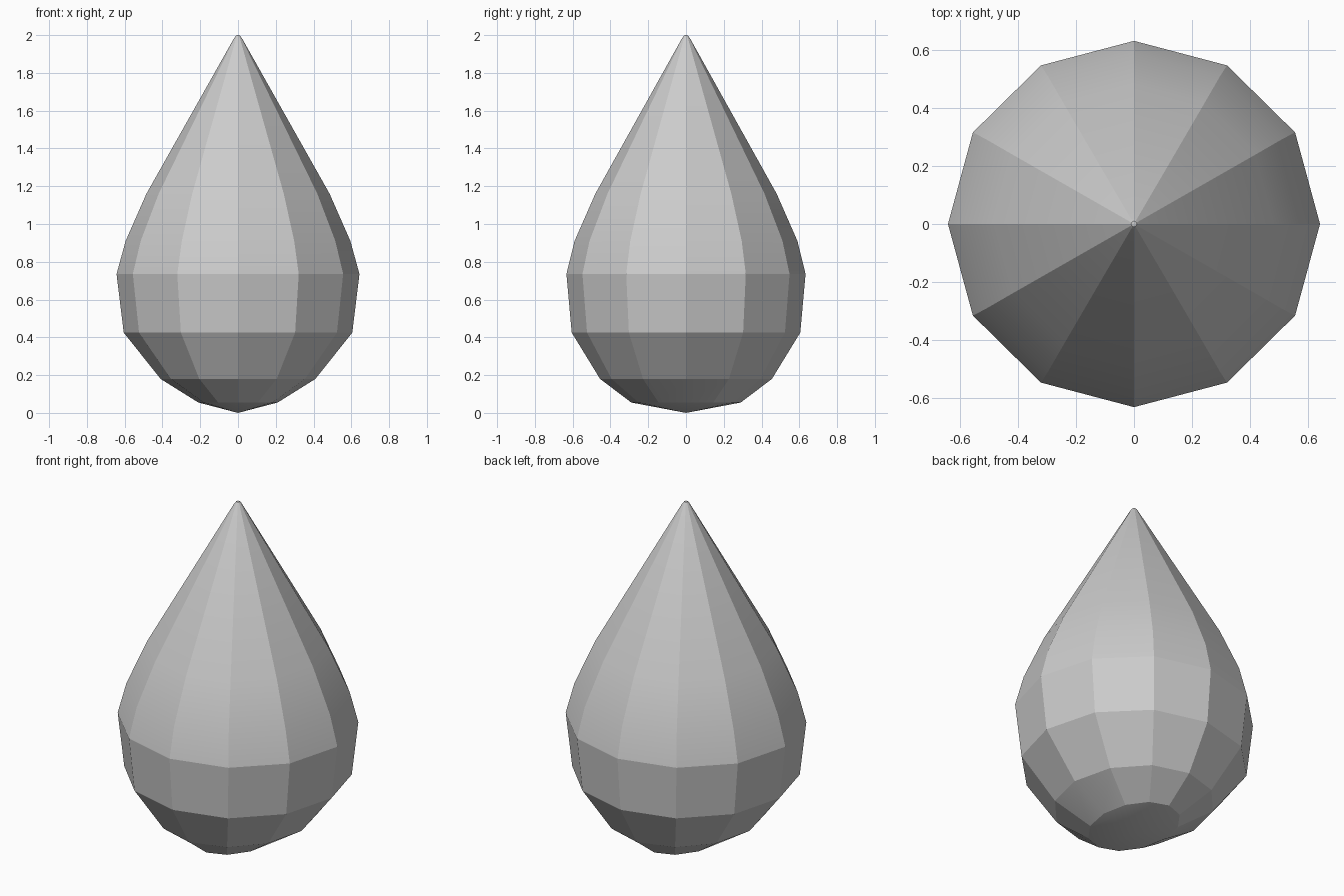
import bpy, bmesh, math

cube = bpy.data.objects.get("Cube")
if cube:
    bpy.data.objects.remove(cube, do_unlink=True)

# Matte grey for the whole drop
grey = bpy.data.materials.new("pale_grey")
grey.use_nodes = True
colour = (0.6, 0.6, 0.6, 1)
grey.diffuse_color = colour
grey.node_tree.nodes["Principled BSDF"].inputs["Base Color"].default_value = colour

# Rings of the drop: half width in x, half depth in y, height
SIDES = 12
RINGS = [(0.21, 0.29, 0.055), (0.41, 0.455, 0.18), (0.605, 0.605, 0.425),
         (0.643, 0.633, 0.735), (0.595, 0.59, 0.91), (0.485, 0.48, 1.16),
         (0.02, 0.02, 1.985), (0.01, 0.01, 1.997)]

bm = bmesh.new()
loops = []
for rx, ry, z in RINGS:
    angles = [math.tau * i / SIDES for i in range(SIDES)]
    loops.append([bm.verts.new((rx * math.cos(a), ry * math.sin(a), z)) for a in angles])

# Side panels
for low, high in zip(loops, loops[1:]):
    for i in range(SIDES):
        j = (i + 1) % SIDES
        bm.faces.new((low[i], low[j], high[j], high[i]))

# Bottom point and rounded tip
base = bm.verts.new((0, 0, 0))
tip = bm.verts.new((0, 0, 2))
for i in range(SIDES):
    j = (i + 1) % SIDES
    bm.faces.new((base, loops[0][j], loops[0][i]))
    bm.faces.new((tip, loops[-1][i], loops[-1][j]))

bmesh.ops.recalc_face_normals(bm, faces=bm.faces)
mesh = bpy.data.meshes.new("drop")
bm.to_mesh(mesh)
bm.free()
mesh.materials.append(grey)
drop = bpy.data.objects.new("drop", mesh)
bpy.context.collection.objects.link(drop)

# Soften the shallow folds, keep the steeper ones crisp
bpy.context.view_layer.objects.active = drop
drop.select_set(True)
bpy.ops.object.shade_smooth_by_angle(angle=math.radians(15))
